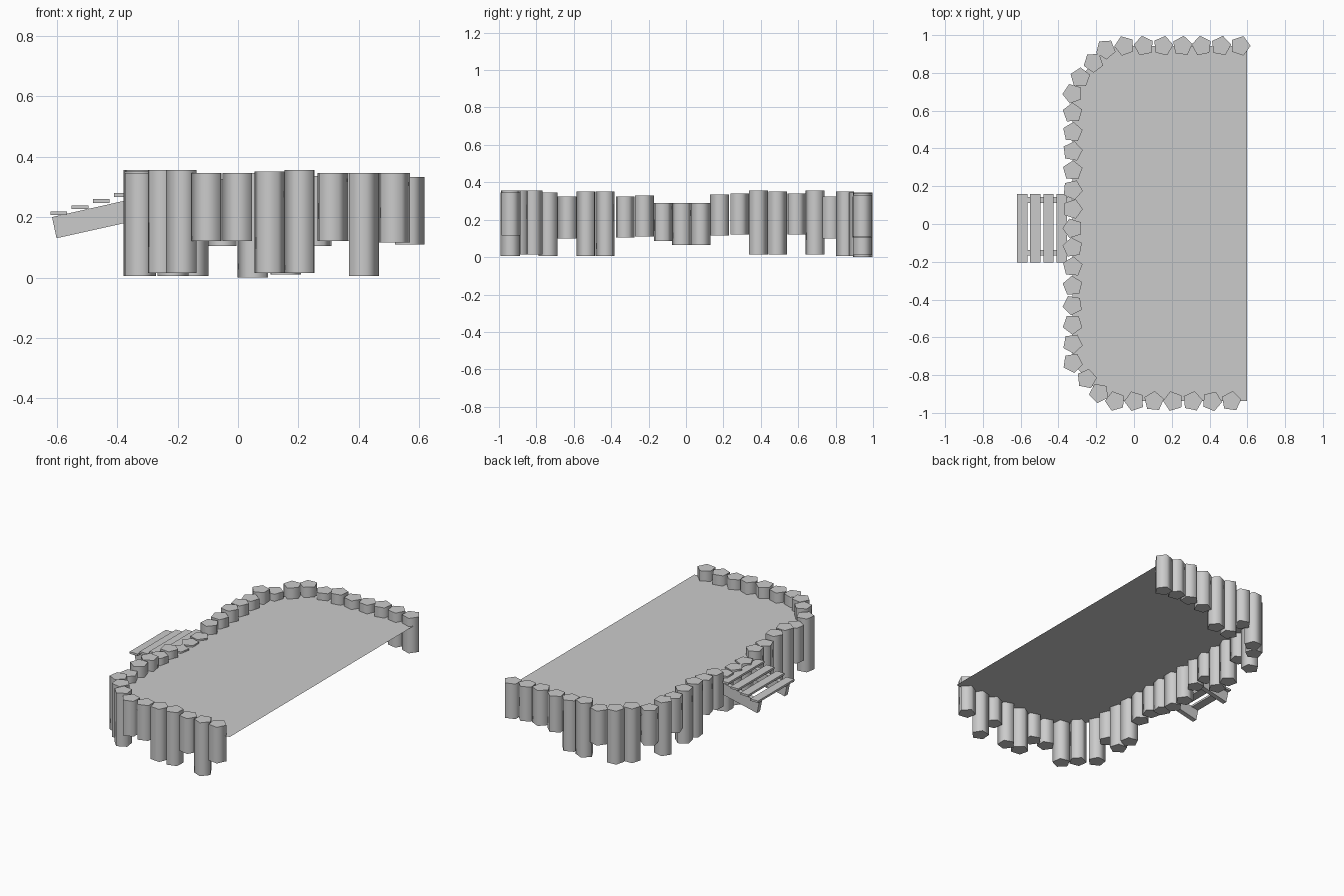
import bpy, bmesh, math, random

if "Cube" in bpy.data.objects:
    bpy.data.objects.remove(bpy.data.objects["Cube"])

random.seed(4)
DECK_Z = 0.28


def mesh_object(name, bm):
    me = bpy.data.meshes.new(name)
    bm.to_mesh(me)
    bm.free()
    ob = bpy.data.objects.new(name, me)
    bpy.context.collection.objects.link(ob)
    return ob


def prism(name, bottom, top):
    """Closed solid between two matching polygons."""
    bm = bmesh.new()
    a = [bm.verts.new(p) for p in bottom]
    b = [bm.verts.new(p) for p in top]
    n = len(a)
    bm.faces.new(a)
    bm.faces.new(b)
    for i in range(n):
        bm.faces.new((a[i], a[(i + 1) % n], b[(i + 1) % n], b[i]))
    bmesh.ops.recalc_face_normals(bm, faces=bm.faces[:])
    return mesh_object(name, bm)


# Post centres: back row, back corner, left side, front corner, front row
back = [(0.563 - 0.1022 * i, 0.943) for i in range(7)]
back_corner = [(-0.15, 0.925), (-0.215, 0.855), (-0.285, 0.775)]
left = [(-0.325, 0.69 - 0.1018 * i) for i in range(15)]
front_corner = [(-0.25, -0.82), (-0.185, -0.895)]
front = [(-0.10 + 0.1025 * i, -0.938) for i in range(7)]
centres = back + back_corner + left + front_corner + front

# Uneven log ends, in hundredths of a unit
tops = ([33.3, 34, 34.5, 33.5, 33.5, 34.5, 32.5] + [34.5, 35, 32.5]
        + [35.5, 34, 35, 35.5, 34, 33.5, 29, 29, 29, 33, 32.5, 35, 35, 32.5, 34.5]
        + [35.5, 35.5] + [34.5, 34.5, 35, 35.5, 34.5, 34.5, 34.5])
feet = ([11, 12, 12, 10.5, 1, 0, 10.5] + [0.5, 0.5, 10]
        + [1.5, 12, 1.5, 1.5, 12, 11.5, 6.5, 6.5, 8.5, 11, 10.5, 0.5, 0.5, 10, 0.5]
        + [1.5, 1.5] + [12, 12, 1.5, 1.5, 12, 0.5, 11.5])
turns = {0: 0, 6: 110, 16: 0, 17: 180, 18: 170, 27: -110, 33: 10}

# Five-sided log posts
for i, (x, y) in enumerate(centres):
    a0 = math.radians(turns.get(i, random.uniform(0, 72)))
    ring = [(x + 0.054 * math.cos(a0 + k * math.tau / 5),
             y + 0.054 * math.sin(a0 + k * math.tau / 5)) for k in range(5)]
    post = prism(f"log_post_{i + 1}", [(*p, feet[i] / 100) for p in ring],
                 [(*p, tops[i] / 100) for p in ring])
    bpy.ops.object.select_all(action='DESELECT')
    post.select_set(True)
    bpy.context.view_layer.objects.active = post
    bpy.ops.object.shade_smooth_by_angle(angle=math.radians(80))

# Thin deck bounded by the posts, open straight edge on the right
bm = bmesh.new()
outline = [(0.597, 0.943)] + centres + [(0.597, -0.938)]
face = bm.faces.new([bm.verts.new((x, y, DECK_Z)) for x, y in outline])
bm.normal_update()
if face.normal.z < 0:
    face.normal_flip()
mesh_object("deck", bm)

# Sloping stair stringers
profile = [(-0.615, 0.2), (-0.6, 0.13), (-0.33, 0.19), (-0.33, 0.264)]
for side, y in (("front", -0.167), ("back", 0.112)):
    prism(f"{side}_stringer", [(x, y, z) for x, z in profile],
          [(x, y + 0.03, z) for x, z in profile])

# Stair planks
for i in range(4):
    x, z = -0.62 + 0.07 * i, 0.206 + 0.02 * i
    rect = [(x, -0.205), (x + 0.055, -0.205), (x + 0.055, 0.16), (x, 0.16)]
    prism(f"stair_plank_{i + 1}", [(*p, z) for p in rect],
          [(*p, z + 0.013) for p in rect])
